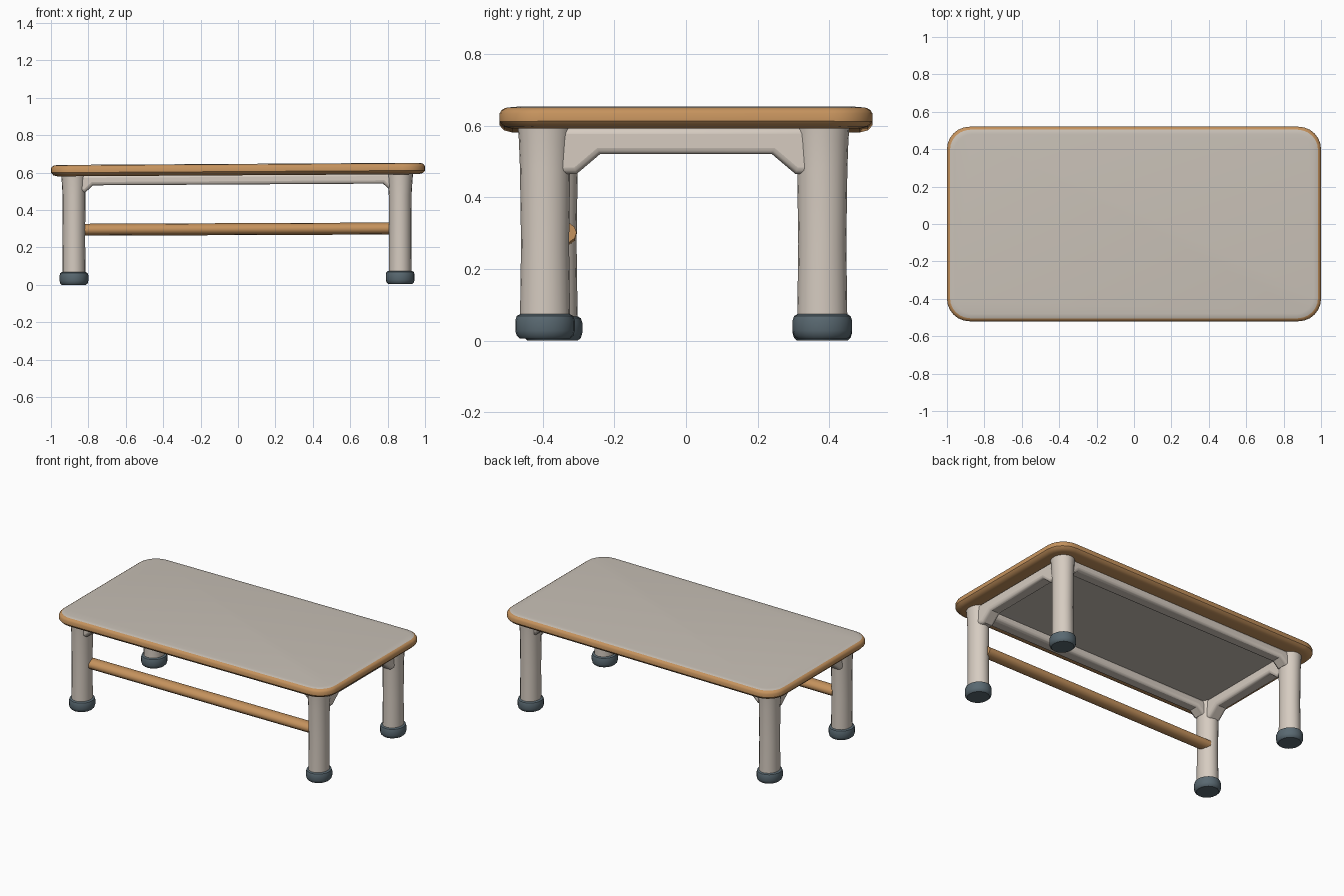
import bpy, bmesh, math

if "Cube" in bpy.data.objects:
    bpy.data.objects.remove(bpy.data.objects["Cube"], do_unlink=True)


def material(name, rgb):
    m = bpy.data.materials.new(name)
    m.use_nodes = True
    m.diffuse_color = (*rgb, 1)
    m.node_tree.nodes["Principled BSDF"].inputs["Base Color"].default_value = (*rgb, 1)
    return m


PANEL = material("warm grey panel", (0.58, 0.53, 0.47))
PAINT = material("cream paint", (0.67, 0.60, 0.53))
WOOD = material("honey wood", (0.56, 0.29, 0.11))
RUBBER = material("slate rubber", (0.10, 0.14, 0.165))


def finish(bm, name, mats, bevel=0, angle=40):
    bmesh.ops.recalc_face_normals(bm, faces=bm.faces)
    mesh = bpy.data.meshes.new(name)
    bm.to_mesh(mesh)
    bm.free()
    for m in mats:
        mesh.materials.append(m)
    ob = bpy.data.objects.new(name, mesh)
    bpy.context.collection.objects.link(ob)
    if bevel:
        mod = ob.modifiers.new("soft edges", "BEVEL")
        mod.width, mod.segments, mod.limit_method = bevel, 3, "ANGLE"
        mod.angle_limit = math.radians(50)
    bpy.ops.object.select_all(action="DESELECT")
    ob.select_set(True)
    bpy.context.view_layer.objects.active = ob
    bpy.ops.object.shade_smooth_by_angle(angle=math.radians(angle))
    return ob


def loft(name, rings, mats, mat_of=lambda i: 0, angle=40):
    """Join closed rings of points and cap both ends."""
    bm = bmesh.new()
    loops = [[bm.verts.new(p) for p in ring] for ring in rings]
    n = len(loops[0])
    for i, (a, b) in enumerate(zip(loops, loops[1:])):
        for k in range(n):
            f = bm.faces.new((a[k], a[(k + 1) % n], b[(k + 1) % n], b[k]))
            f.material_index = mat_of(i)
    bm.faces.new(loops[0]).material_index = mat_of(-1)
    bm.faces.new(loops[-1]).material_index = mat_of(len(loops) - 1)
    return finish(bm, name, mats, angle=angle)


def rounded_rect(inset, z, hx=1.0, hy=0.52, radius=0.12, steps=6):
    r, pts = radius - inset * 0.7, []
    for q, (sx, sy) in enumerate(((1, 1), (-1, 1), (-1, -1), (1, -1))):
        for k in range(steps + 1):
            a = math.pi / 2 * (q + k / steps)
            x = sx * (hx - inset - r) + r * math.cos(a)
            y = sy * (hy - inset - r) + r * math.sin(a)
            pts.append((x, y, z + 0.006 * x))   # the top leans very slightly
    return pts


def oval(x, y, z, rx, ry, n=20):
    return [(x + rx * math.cos(math.tau * k / n),
             y + ry * math.sin(math.tau * k / n), z) for k in range(n)]


# Table top: wooden rim around a grey panel, seen above and below
slab = ((0.12, 0.588), (0.035, 0.586), (0.012, 0.592), (0.0, 0.606),
        (0.0, 0.628), (0.006, 0.638), (0.016, 0.644), (0.04, 0.647))
last = len(slab) - 1
loft("table_top", [rounded_rect(i, z) for i, z in slab], [WOOD, PANEL],
     lambda i: 1 if i in (-1, last - 1, last) else 0)

# Legs and rubber feet
legs = {"front_right": (-0.877, -0.372, 0.0), "front_left": (0.867, -0.393, 0.006),
        "back_right": (-0.877, 0.38, 0.0), "back_left": (0.867, 0.38, 0.006)}
for name, (x, y, lift) in legs.items():
    shape = ((0.05, 0.061, 0.070), (0.27, 0.060, 0.067),
             (0.48, 0.061, 0.070), (0.56, 0.066, 0.073), (0.60, 0.070, 0.076))
    loft(name + "_leg", [oval(x, y, z, rx, ry) for z, rx, ry in shape], [PAINT])
    foot = ((0, 0.84), (0.008, 0.95), (0.022, 1), (0.05, 1), (0.063, 0.95), (0.068, 0.84))
    loft(name + "_foot", [oval(x, y, z + lift, 0.077 * s, 0.083 * s) for z, s in foot],
         [RUBBER])


# Rails with angled corner braces, cut as one arch each
def arch(name, half, drop, inner, brace, under, width, place):
    bm = bmesh.new()
    side = [(half, 0.595), (half, drop), (inner, drop), (brace, under)]
    outline = side + [(-u, z) for u, z in reversed(side)]
    front = bm.faces.new([bm.verts.new(place(u, -width / 2, z)) for u, z in outline])
    ext = bmesh.ops.extrude_face_region(bm, geom=[front])["geom"]
    for v in ext:
        if isinstance(v, bmesh.types.BMVert):
            u0 = place(0, width, 0)
            o = place(0, 0, 0)
            v.co.x += u0[0] - o[0]
            v.co.y += u0[1] - o[1]
    return finish(bm, name, [PAINT], bevel=0.018)


for name, y in (("front_rail", -0.38), ("back_rail", 0.38)):
    arch(name, 0.86, 0.50, 0.815, 0.775, 0.537, 0.085,
         lambda u, w, z, y=y: (u, y + w, z + 0.006 * u))
for name, x in (("right_rail", -0.875), ("left_rail", 0.867)):
    arch(name, 0.37, 0.465, 0.305, 0.24, 0.52, 0.085,
         lambda u, w, z, x=x: (x + w, u, z))

# Wooden stretcher between the front legs
bar = []
for x in (-0.85, 0.85):
    ring = oval(0, 0, 0, 0.043, 0.032, 12)
    bar.append([(x, -0.348 + a, 0.298 + b + 0.004 * x) for a, b, _ in ring])
loft("front_stretcher", bar, [WOOD])
